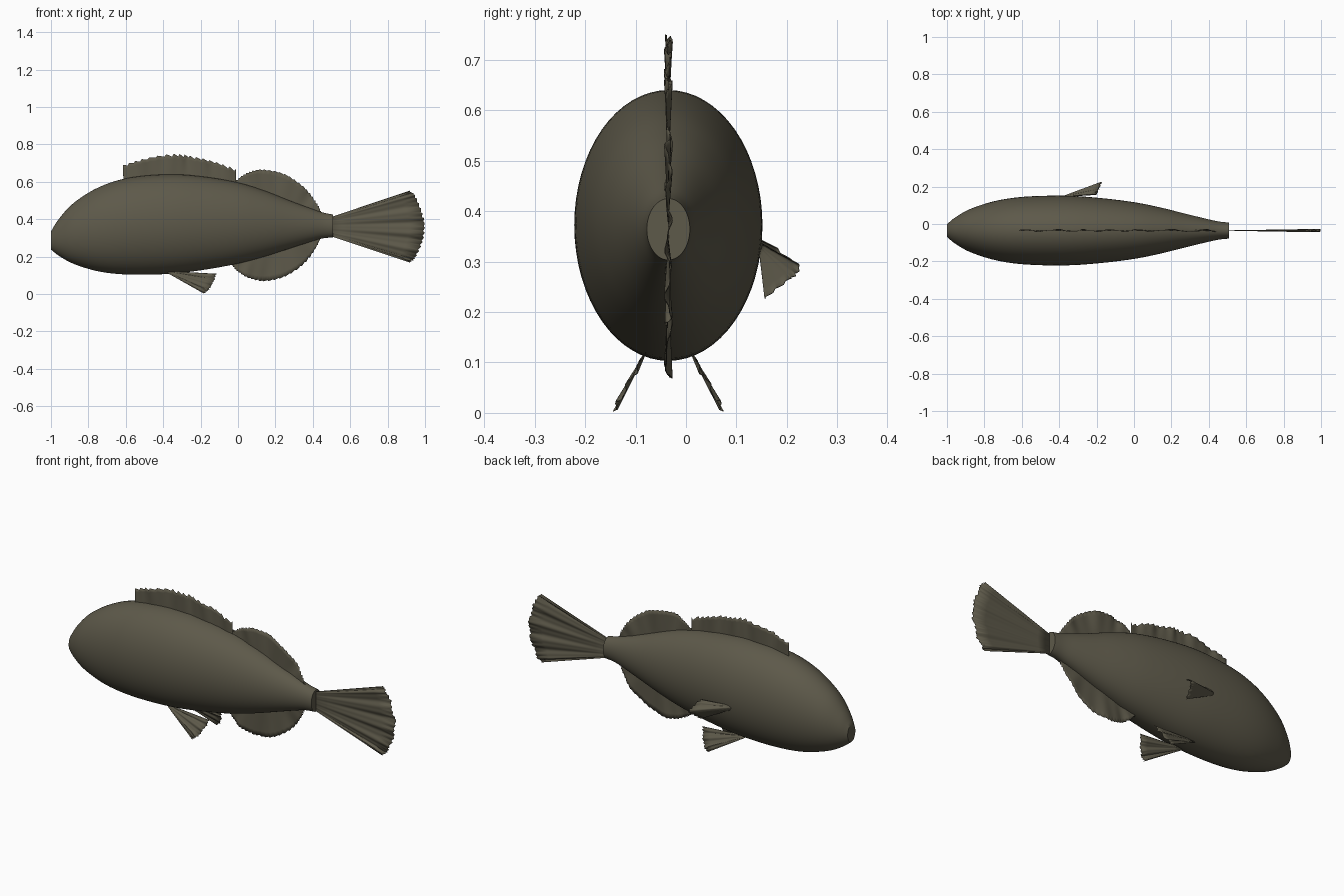
import bpy, bmesh, math, random
from mathutils import Vector

random.seed(4)
if "Cube" in bpy.data.objects:
    bpy.data.objects.remove(bpy.data.objects["Cube"], do_unlink=True)

MID = -0.035  # y of the fish's plane of symmetry

olive = bpy.data.materials.new("dark_olive")
olive.use_nodes = True
olive.diffuse_color = (0.11, 0.1, 0.068, 1)
olive.node_tree.nodes["Principled BSDF"].inputs["Base Color"].default_value = olive.diffuse_color


def spline(points, count):
    """Resample a smooth curve through the points."""
    pts = [Vector(p) for p in points]
    pts = [2 * pts[0] - pts[1]] + pts + [2 * pts[-1] - pts[-2]]
    spans, out = len(pts) - 3, []
    for i in range(count):
        u = i / (count - 1) * spans
        k = min(int(u), spans - 1)
        t = u - k
        a, b, c, d = pts[k:k + 4]
        out.append(0.5 * (2 * b + (c - a) * t + (2 * a - 5 * b + 4 * c - d) * t * t
                          + (3 * b - a - 3 * c + d) * t ** 3))
    return out


def finish(name, bm, angle):
    bmesh.ops.recalc_face_normals(bm, faces=bm.faces)
    mesh = bpy.data.meshes.new(name)
    bm.to_mesh(mesh)
    bm.free()
    mesh.materials.append(olive)
    obj = bpy.data.objects.new(name, mesh)
    bpy.context.collection.objects.link(obj)
    bpy.ops.object.select_all(action='DESELECT')
    obj.select_set(True)
    bpy.context.view_layer.objects.active = obj
    bpy.ops.object.shade_smooth_by_angle(angle=math.radians(angle))
    return obj


def bridge(bm, rows, closed=False):
    for r, s in zip(rows, rows[1:]):
        for i in range(len(r) if closed else len(r) - 1):
            j = (i + 1) % len(r)
            bm.faces.new((r[i], r[j], s[j], s[i]))


def fin(name, root, edge, normal, teeth, tooth, pleats, wave):
    """Pleated sheet from a root curve to a serrated outer edge."""
    count, levels = teeth * 4 + 1, 6
    inner, outer = spline(root, count), spline(edge, count)
    normal = Vector(normal).normalized()
    cuts = [random.uniform(0.5, 1) * tooth for _ in range(teeth + 1)]
    bm, rows = bmesh.new(), []
    for lev in range(levels + 1):
        t, row = lev / levels, []
        for i in range(count):
            a, b = inner[i], outer[i]
            out = (b - a).normalized()
            dip = cuts[i // 4] * (i % 4) / 4 * t ** 4
            u = i / (count - 1) * math.tau
            bend = math.sin(u * pleats) + 0.35 * math.sin(u * (pleats * 2.3) + 1)
            row.append(bm.verts.new(a.lerp(b, t) - out * dip + normal * bend * wave * t))
        rows.append(row)
    bridge(bm, rows)
    obj = finish(name, bm, 40)
    thick = obj.modifiers.new("thickness", 'SOLIDIFY')
    thick.thickness, thick.offset = 0.002, 0
    return obj


def flat(*points):
    """Points (x, z) placed in the plane of symmetry."""
    return [(x, MID, z) for x, z in points]


# Body: oval sections given as x, top and bottom
sections = [(-1, .335, .238), (-.955, .405, .203), (-.875, .49, .16), (-.74, .573, .12),
            (-.58, .622, .104), (-.366, .64, .108), (-.18, .627, .13), (0, .596, .163),
            (.14, .553, .2), (.275, .5, .243), (.38, .461, .277), (.45, .437, .297),
            (.508, .425, .303)]
bm, rings, sides = bmesh.new(), [], 64
for x, top, bottom in spline(sections, 61):
    h, z = (top - bottom) / 2, (top + bottom) / 2
    rings.append([bm.verts.new((x, MID + 0.7 * h * math.cos(a), z + h * math.sin(a)))
                  for a in (math.tau * i / sides for i in range(sides))])
bridge(bm, rings, closed=True)
bm.faces.new(rings[0])
bm.faces.new(rings[-1])
finish("body", bm, 35)

# Fins along the back and belly
fin("spiny_back_fin",
    flat((-.612, .58), (-.4, .61), (-.2, .6), (-.01, .57)),
    flat((-.615, .69), (-.5, .725), (-.35, .75), (-.25, .738), (-.13, .71), (-.01, .67)),
    (0, 1, 0), 17, .022, 4, .006)
fin("soft_back_fin",
    flat((-.01, .56), (.15, .52), (.3, .46), (.43, .41)),
    flat((-.01, .61), (.05, .65), (.13, .667), (.25, .642), (.355, .572), (.42, .49), (.45, .43)),
    (0, 1, 0), 26, .01, 3, .006)
fin("belly_fin",
    flat((-.03, .19), (.12, .23), (.28, .27), (.42, .31)),
    flat((-.035, .155), (0, .118), (.06, .083), (.14, .068), (.25, .092), (.355, .162),
         (.42, .25), (.445, .3)),
    (0, 1, 0), 26, .01, 3, .006)

# Tail fan
fin("tail_fin",
    flat((.5, .412), (.5, .385), (.5, .335), (.5, .308)),
    flat((.92, .553), (.95, .525), (.985, .44), (1, .355), (.985, .27), (.95, .195), (.92, .168)),
    (0, 1, 0), 20, .014, 5, .006)

# Paired pelvic fins, splayed outward below the belly
for side, name in ((1, "rear_side_pelvic_fin"), (-1, "front_side_pelvic_fin")):
    def splay(*points):
        return [(x, MID + side * (.05 + .55 * (.11 - z)), z) for x, z in points]
    fin(name, splay((-.37, .122), (-.375, .112)),
        splay((-.113, .107), (-.128, .07), (-.152, .025), (-.182, .003)),
        (0, side, .55), 9, .014, 3, .004)

# Single pectoral fin on the +y flank
fin("pectoral_fin",
    [(-.39, .145, .345), (-.39, .145, .325)],
    [(-.2, .158, .335), (-.182, .195, .315), (-.17, .225, .282), (-.182, .2, .26), (-.2, .156, .226)],
    (0, .8, .6), 10, .018, 3, .004)
